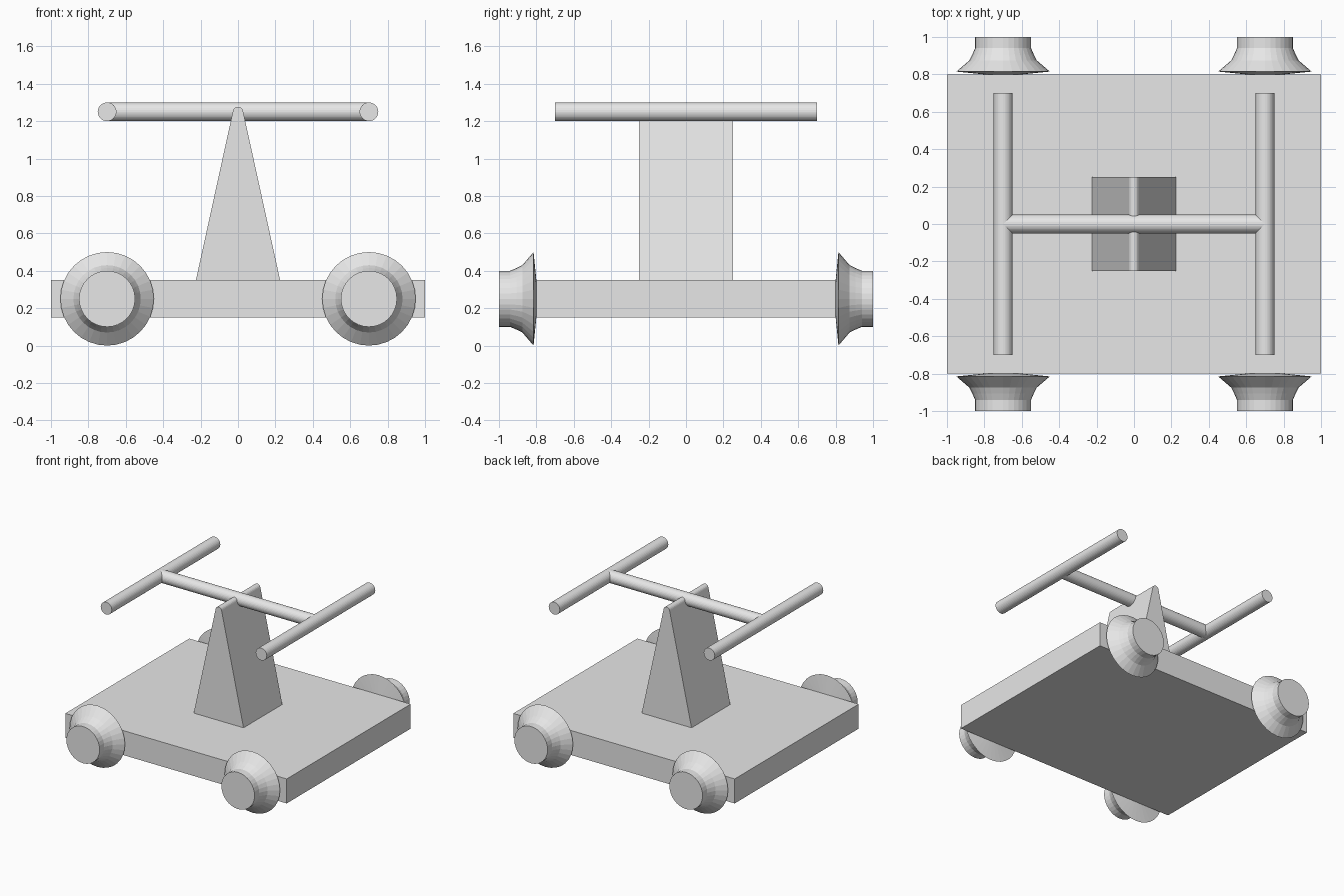
import bpy, bmesh, math
from mathutils import Matrix, Vector

if "Cube" in bpy.data.objects:
    bpy.data.objects.remove(bpy.data.objects["Cube"])

grey = bpy.data.materials.new("plain grey")
grey.diffuse_color = (0.8, 0.8, 0.8, 1)
grey.use_nodes = True
grey.node_tree.nodes["Principled BSDF"].inputs["Base Color"].default_value = grey.diffuse_color


def finish(name, bm):
    bmesh.ops.recalc_face_normals(bm, faces=bm.faces)
    mesh = bpy.data.meshes.new(name)
    bm.to_mesh(mesh)
    bm.free()
    mesh.materials.append(grey)
    obj = bpy.data.objects.new(name, mesh)
    bpy.context.collection.objects.link(obj)
    return obj


def rod(name, centre, axis, length, radius=0.05):
    bm = bmesh.new()
    rot = Vector((0, 0, 1)).rotation_difference(Vector(axis)).to_matrix().to_4x4()
    bmesh.ops.create_cone(bm, cap_ends=True, segments=32, radius1=radius,
                          radius2=radius, depth=length,
                          matrix=Matrix.Translation(centre) @ rot)
    return finish(name, bm)


def wheel(name, x, side, segments=32):
    # lathe profile as (distance from centre line, radius), inner to outer
    profile = [(0.80, 0.10), (0.815, 0.25), (0.875, 0.18), (0.905, 0.165),
               (0.94, 0.15), (1.0, 0.15)]
    bm = bmesh.new()
    rings = []
    for y, r in profile:
        rings.append([bm.verts.new((x + r * math.cos(a), side * y, 0.25 + r * math.sin(a)))
                      for a in (2 * math.pi * i / segments for i in range(segments))])
    for a, b in zip(rings, rings[1:]):
        for i in range(segments):
            j = (i + 1) % segments
            bm.faces.new((a[i], a[j], b[j], b[i]))
    bm.faces.new(rings[0])
    bm.faces.new(rings[-1])
    return finish(name, bm)


# flat deck
bm = bmesh.new()
bmesh.ops.create_cube(bm, size=1, matrix=Matrix.Translation((0, 0, 0.25))
                      @ Matrix.Diagonal((2, 1.6, 0.2, 1)))
finish("deck", bm)

# tapered pump post with a rounded crest
outline = [(-0.225, 0.35), (0.225, 0.35)]
for i in range(9):
    a = math.radians(12 + 156 * i / 8)
    outline.append((0.027 * math.cos(a), 1.25 + 0.027 * math.sin(a)))
bm = bmesh.new()
face = bm.faces.new([bm.verts.new((x, -0.25, z)) for x, z in outline])
ext = bmesh.ops.extrude_face_region(bm, geom=[face], use_keep_orig=True)
bmesh.ops.translate(bm, vec=(0, 0.5, 0),
                    verts=[g for g in ext["geom"] if isinstance(g, bmesh.types.BMVert)])
finish("pump_post", bm)

# rocking beam and its two handles
rod("rocking_beam", (0, 0, 1.25), (1, 0, 0), 1.4)
for label, x in (("left", -0.7), ("right", 0.7)):
    rod(label + "_handle", (x, 0, 1.25), (0, 1, 0), 1.4)
    # flanged wheels
    for end, side in (("front", -1), ("back", 1)):
        wheel(f"{end}_{label}_wheel", x, side)
